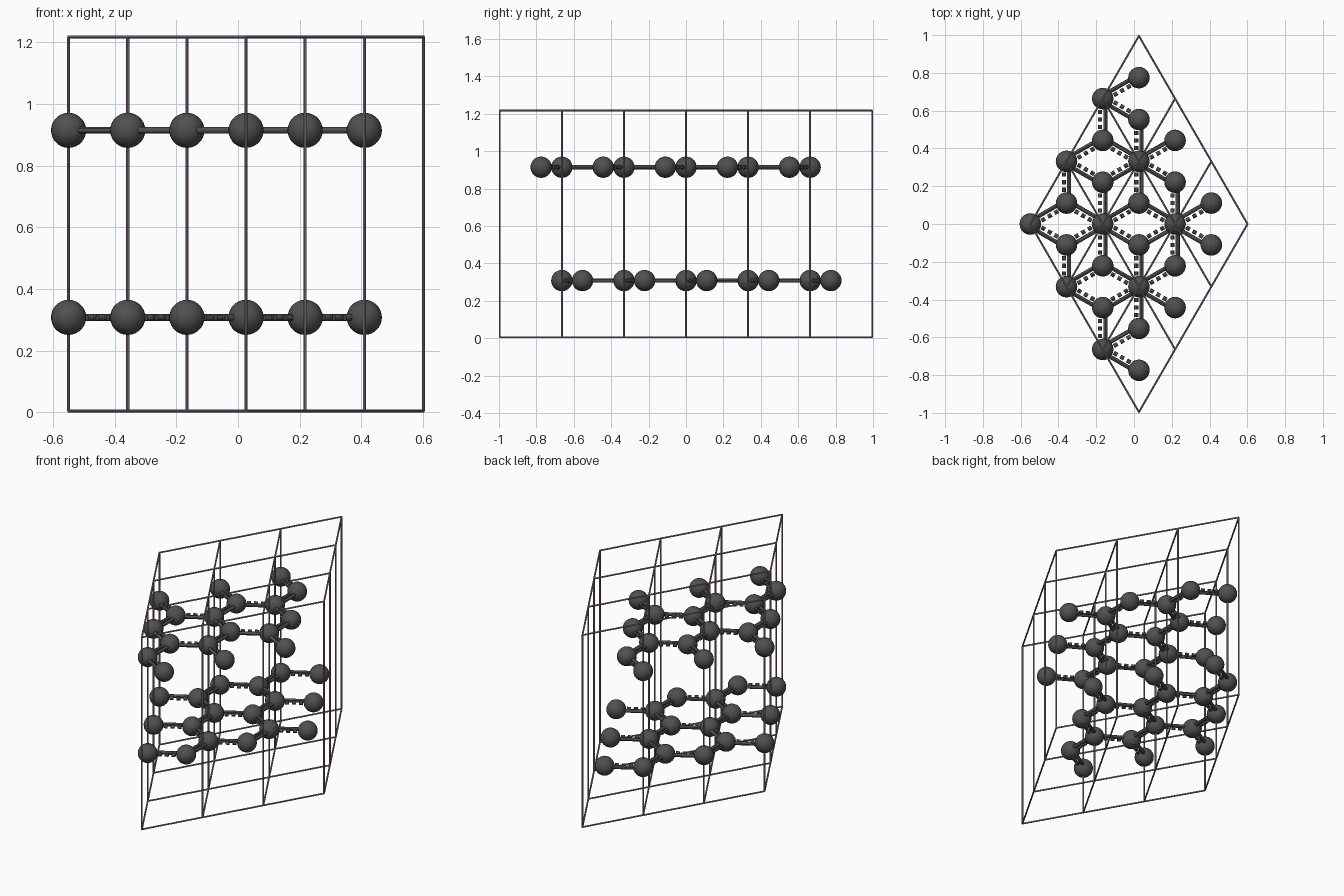
import bpy, bmesh
from math import sqrt
from mathutils import Vector, Matrix

if "Cube" in bpy.data.objects:
    bpy.data.objects.remove(bpy.data.objects["Cube"])

A = 0.3833            # lattice spacing
LINE = 0.005          # cell edge radius
HEIGHT = 1.212        # cell height
BALL = 0.057
STICK = 0.011
N = 3
A1 = Vector((A / 2, A * sqrt(3) / 2, 0))
A2 = Vector((A / 2, -A * sqrt(3) / 2, 0))
ORIGIN = Vector((0.026 - 1.5 * A, 0, LINE))
UP = Vector((0, 0, HEIGHT))


def material(name, rgb):
    m = bpy.data.materials.new(name)
    m.diffuse_color = (*rgb, 1)
    m.use_nodes = True
    m.node_tree.nodes["Principled BSDF"].inputs["Base Color"].default_value = m.diffuse_color
    return m


def finish(name, bm, mat):
    mesh = bpy.data.meshes.new(name)
    bm.to_mesh(mesh)
    bm.free()
    ob = bpy.data.objects.new(name, mesh)
    bpy.context.collection.objects.link(ob)
    mesh.materials.append(mat)
    bpy.ops.object.select_all(action='DESELECT')
    ob.select_set(True)
    bpy.context.view_layer.objects.active = ob
    bpy.ops.object.shade_smooth_by_angle()


def rod(bm, p, q, r, sides):
    d = q - p
    rot = d.to_track_quat('Z', 'Y').to_matrix().to_4x4()
    bmesh.ops.create_cone(bm, cap_ends=True, segments=sides, radius1=r, radius2=r,
                          depth=d.length, matrix=Matrix.Translation((p + q) / 2) @ rot)


def lattice(i, j):
    return ORIGIN + i * A1 + j * A2


carbon = material("dark_carbon", (0.08, 0.08, 0.08))
edge = material("cell_purple", (0.30, 0.20, 0.29))

# Unit cell edges: 3 x 3 rhombic prisms
bm = bmesh.new()
for k in range(N + 1):
    for lift in (Vector(), UP):
        rod(bm, lattice(k, 0) + lift, lattice(k, N) + lift, LINE, 8)
        rod(bm, lattice(0, k) + lift, lattice(N, k) + lift, LINE, 8)
    for j in range(N + 1):
        rod(bm, lattice(k, j), lattice(k, j) + UP, LINE, 8)
finish("cell_edges", bm, edge)

# Two carbon sheets; the upper one is the lower mirrored in y
for name, side, level in (("lower", 1, 0.25), ("upper", -1, 0.75)):
    atoms, solid, dashed = bmesh.new(), bmesh.new(), bmesh.new()
    flip = Matrix.Diagonal((1, side, 1))
    lift = UP * level
    shift = Vector((A / 2, A / (2 * sqrt(3)), 0))
    cells = [(i, j) for i in range(N) for j in range(N)]
    for i, j in cells:
        b = lattice(i, j) + shift + lift
        for p in (lattice(i, j) + lift, b):
            bmesh.ops.create_uvsphere(atoms, u_segments=24, v_segments=14, radius=BALL,
                                      matrix=Matrix.Translation(flip @ p))
        # Each bond is a solid stick with a dashed stick beside it
        for di, dj, off in ((0, 0, (0.5, -0.866, 0)), (1, 0, (-1, 0, 0)),
                            (1, 1, (-0.5, -0.866, 0))):
            if (i + di, j + dj) not in cells:
                continue
            a = lattice(i + di, j + dj) + lift
            o = Vector(off) * 0.014
            rod(solid, flip @ (a - o), flip @ (b - o), STICK, 12)
            mid, d = (a + b) / 2 + o, (b - a).normalized()
            for t in (-0.08, -0.04, 0, 0.04, 0.08):
                rod(dashed, flip @ (mid + d * (t - 0.011)),
                    flip @ (mid + d * (t + 0.011)), STICK, 12)
    finish(name + "_atoms", atoms, carbon)
    finish(name + "_solid_bonds", solid, carbon)
    finish(name + "_dashed_bonds", dashed, carbon)
